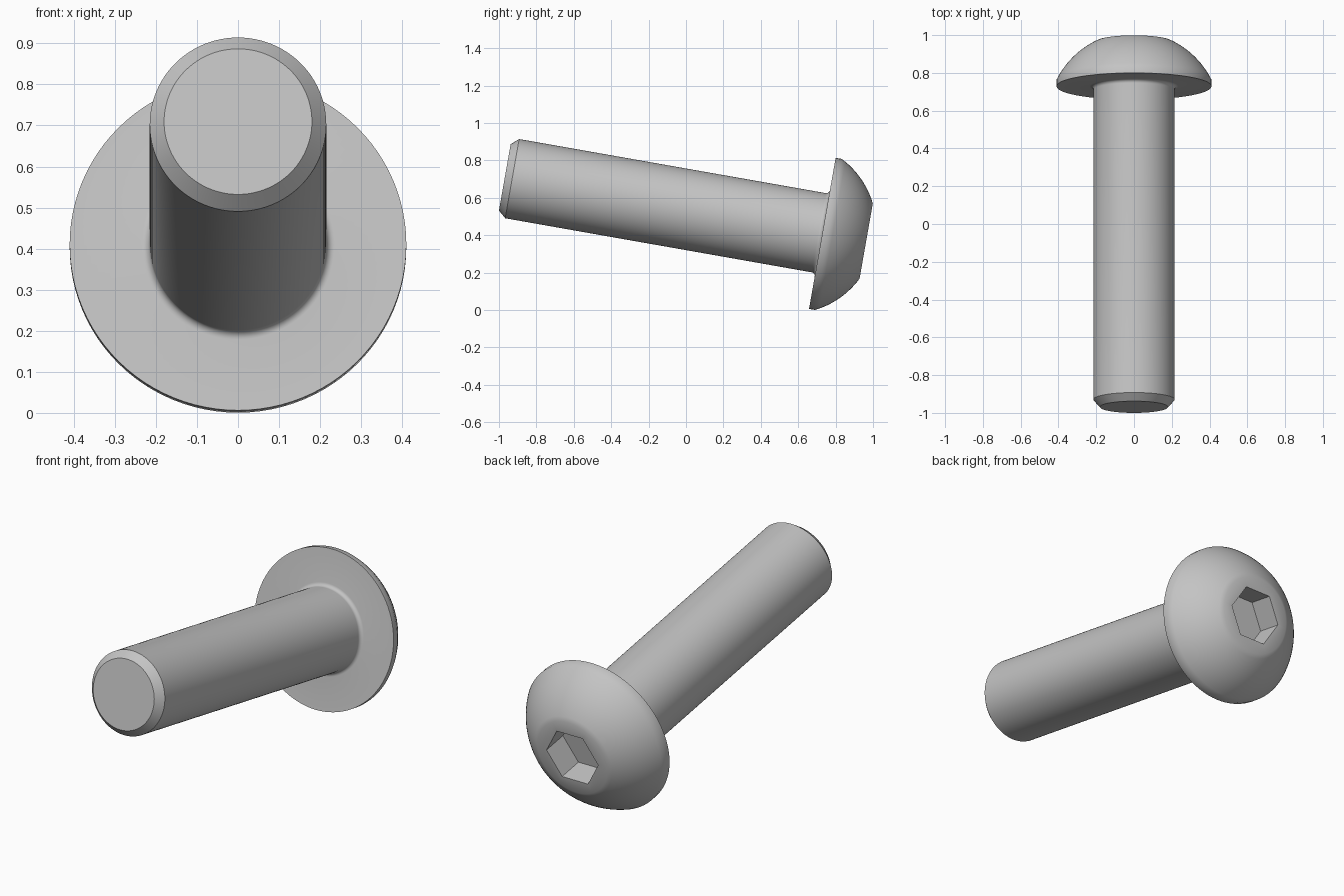
import bpy
import bmesh
from math import sin, cos, pi, radians, sqrt, asin
from mathutils import Matrix

cube = bpy.data.objects.get("Cube")
if cube:
    bpy.data.objects.remove(cube)

SEGMENTS = 96
SHANK_R, TIP_R, LENGTH, CHAMFER = 0.215, 0.18, 1.724, 0.04
HEAD_R, TOP_R, RIM, HEIGHT = 0.41, 0.204, 0.033, 0.238
FILLET, HEX_R, SOCKET_DEPTH = 0.02, 0.153, 0.14


def round_ring(r):
    return lambda a: r


def hex_ring(r):
    # distance from the axis to a hexagon outline with corners on the x axis
    return lambda a: r * cos(pi / 6) / cos(a % (pi / 3) - pi / 6)


def lathe(name, rings, material):
    """Skin a stack of (radius function, height) rings and cap both ends."""
    bm = bmesh.new()
    angles = [2 * pi * i / SEGMENTS for i in range(SEGMENTS)]
    loops = [[bm.verts.new((f(a) * cos(a), f(a) * sin(a), z)) for a in angles]
             for f, z in rings]
    for low, high in zip(loops, loops[1:]):
        for i in range(SEGMENTS):
            j = (i + 1) % SEGMENTS
            bm.faces.new((low[i], low[j], high[j], high[i]))
    bm.faces.new(loops[0][::-1])
    bm.faces.new(loops[-1])
    bmesh.ops.recalc_face_normals(bm, faces=bm.faces)
    mesh = bpy.data.meshes.new(name)
    bm.to_mesh(mesh)
    bm.free()
    mesh.materials.append(material)
    obj = bpy.data.objects.new(name, mesh)
    bpy.context.collection.objects.link(obj)
    return obj


steel = bpy.data.materials.new("light_grey_steel")
steel.use_nodes = True
colour = (0.55, 0.55, 0.55, 1)
steel.diffuse_color = colour
steel.node_tree.nodes["Principled BSDF"].inputs["Base Color"].default_value = colour

# Shank with chamfered tip; the underside of the head is at height zero
rings = [(round_ring(TIP_R), -LENGTH),
         (round_ring(SHANK_R), CHAMFER - LENGTH)]

# Fillet between shank and head
for i in range(7):
    t = pi / 2 * i / 6
    rings.append((round_ring(SHANK_R + FILLET * (1 - cos(t))),
                  FILLET * (sin(t) - 1)))

# Flat underside and short straight rim
rings += [(round_ring(HEAD_R), 0), (round_ring(HEAD_R), RIM)]

# Spherical dome through the rim and the edge of the flat top
centre = (TOP_R**2 + HEIGHT**2 - HEAD_R**2 - RIM**2) / (2 * (HEIGHT - RIM))
radius = sqrt(HEAD_R**2 + (RIM - centre)**2)
start, end = asin(HEAD_R / radius), asin(TOP_R / radius)
for i in range(1, 13):
    t = start + (end - start) * i / 12
    rings.append((round_ring(radius * sin(t)), centre + radius * cos(t)))

# Hexagonal drive socket sunk into the flat top
rings += [(hex_ring(HEX_R), HEIGHT), (hex_ring(HEX_R), HEIGHT - SOCKET_DEPTH)]

screw = lathe("screw_body", rings, steel)

# Lean the screw so it rests on the rim of its head
screw.data.transform(Matrix.Translation((0, 0.729, 0.41))
                     @ Matrix.Rotation(radians(-100), 4, 'X'))

bpy.ops.object.select_all(action='DESELECT')
screw.select_set(True)
bpy.context.view_layer.objects.active = screw
bpy.ops.object.shade_smooth_by_angle(angle=radians(30))
